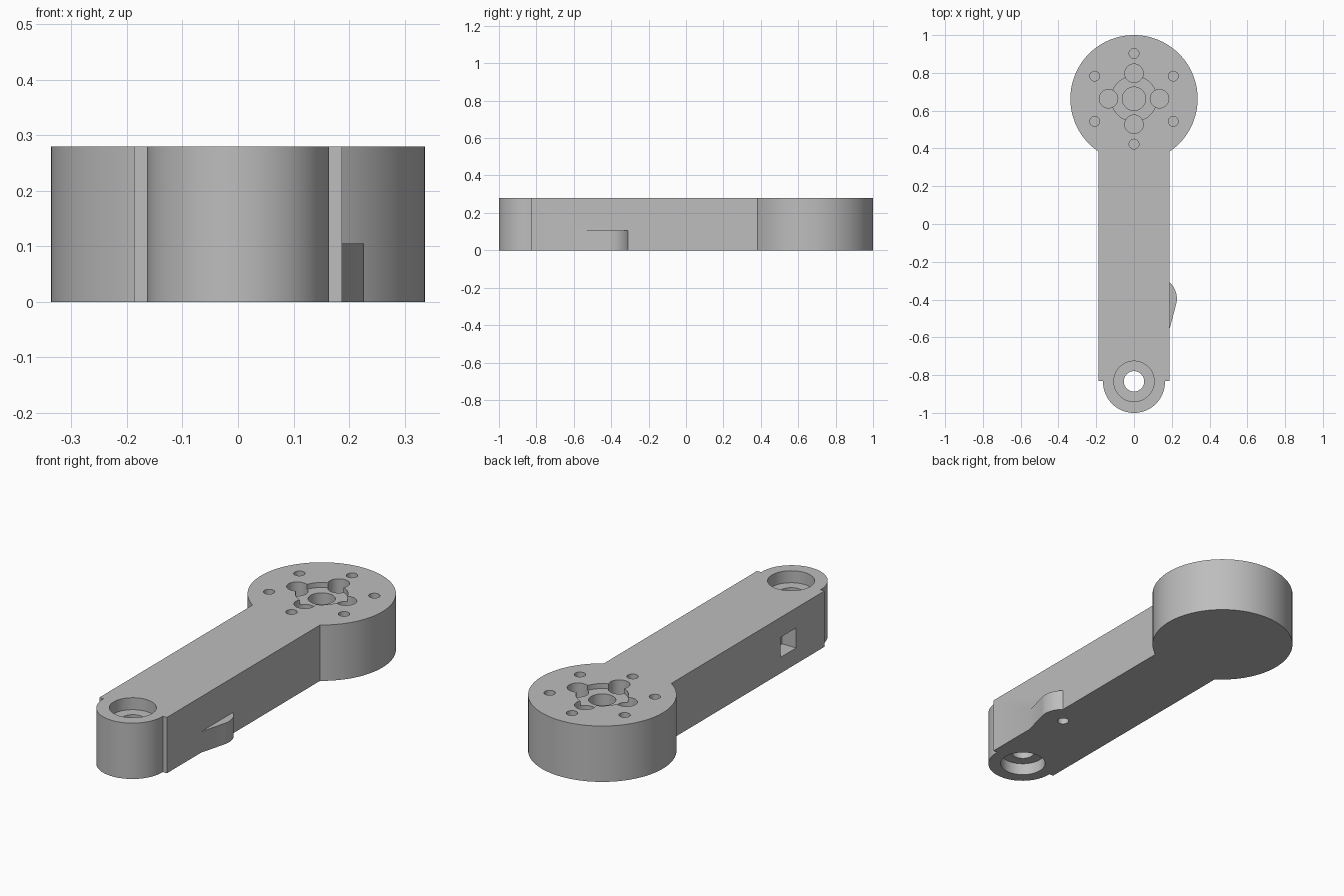
import bpy, bmesh, math
from math import sin, cos, radians, sqrt, acos, atan2

if "Cube" in bpy.data.objects:
    bpy.data.objects.remove(bpy.data.objects["Cube"])

H = 0.28            # plate thickness
HUB_Y, HUB_R = 0.663, 0.337
TIP_Y, TIP_R = -0.836, 0.164
W = 0.187           # arm half width

mat = bpy.data.materials.new("grey plastic")
mat.diffuse_color = (0.51, 0.51, 0.51, 1)
mat.use_nodes = True
mat.node_tree.nodes["Principled BSDF"].inputs["Base Color"].default_value = mat.diffuse_color


def arc(cx, cy, r, a0, a1, n):
    """Points along an arc, angles in degrees."""
    return [(cx + r * cos(radians(a0 + (a1 - a0) * i / n)),
             cy + r * sin(radians(a0 + (a1 - a0) * i / n))) for i in range(n + 1)]


def prism(name, points, z0, z1):
    """Extrude a counter-clockwise outline from z0 to z1."""
    bm = bmesh.new()
    face = bm.faces.new([bm.verts.new((x, y, z0)) for x, y in points])
    top = bmesh.ops.extrude_face_region(bm, geom=[face])["geom"]
    bmesh.ops.translate(bm, vec=(0, 0, z1 - z0),
                        verts=[v for v in top if isinstance(v, bmesh.types.BMVert)])
    bmesh.ops.recalc_face_normals(bm, faces=bm.faces)
    me = bpy.data.meshes.new(name)
    bm.to_mesh(me)
    bm.free()
    me.materials.append(mat)
    ob = bpy.data.objects.new(name, me)
    bpy.context.collection.objects.link(ob)
    return ob


def combine(target, tool, operation):
    """Apply a boolean and remove the tool object."""
    tool.hide_render = True
    bpy.context.view_layer.objects.active = target
    mod = target.modifiers.new("bool", 'BOOLEAN')
    mod.operation, mod.solver, mod.object = operation, 'EXACT', tool
    bpy.ops.object.modifier_apply(modifier=mod.name)
    bpy.data.objects.remove(tool)


def drill(target, x, y, r, z0, z1, n=40):
    combine(target, prism("drill", arc(x, y, r, 0, 360, n)[:-1], z0, z1), 'DIFFERENCE')


# Arm outline: round hub, straight bar, stepped round tip
hub_a = math.degrees(acos(W / HUB_R))
outline = arc(0, HUB_Y, HUB_R, -hub_a, 180 + hub_a, 96)
outline += [(-W, -0.83), (-TIP_R, -0.83)]
outline += arc(0, TIP_Y, TIP_R, 180, 360, 48)
outline += [(TIP_R, -0.83), (W, -0.83)]
arm = prism("arm", outline, 0, H)

# Side bulge: arc around the screw hole, tangent to a sloping lead-in
cx, cy, r = 0.114, -0.395, 0.113
px, py = W, -0.56
tangent = math.degrees(atan2(py - cy, px - cx) + acos(r / sqrt((px - cx) ** 2 + (py - cy) ** 2)))
bulge_pts = [(0.12, py), (px, py)] + arc(cx, cy, r, tangent, 49.5, 20) + [(0.12, -0.309)]
combine(arm, prism("bulge", bulge_pts, 0, 0.105), 'UNION')
drill(arm, cx, cy, 0.027, -0.1, 0.1, 24)

# Bearing seats on both faces with a through hole
drill(arm, 0, -0.833, 0.054, -0.1, H + 0.1)
drill(arm, 0, -0.833, 0.107, H - 0.06, H + 0.1, 48)
drill(arm, 0, -0.833, 0.107, -0.1, 0.06, 48)

# Hub recess, centre bore and four large holes
drill(arm, 0, HUB_Y, 0.12, H - 0.025, H + 0.1, 48)
drill(arm, 0, HUB_Y, 0.062, H - 0.15, H + 0.1)
for i in range(4):
    a = i * math.pi / 2
    drill(arm, 0.135 * cos(a), HUB_Y + 0.135 * sin(a), 0.049, H - 0.1, H + 0.1)

# Ring of six small screw holes
for i in range(6):
    a = radians(30 + 60 * i)
    drill(arm, 0.24 * cos(a), HUB_Y + 0.24 * sin(a), 0.026, H - 0.12, H + 0.1, 24)

# Rectangular slot in the left side
slot = [(-0.3, -0.605), (-0.11, -0.605), (-0.11, -0.48), (-0.3, -0.48)]
combine(arm, prism("slot", slot, 0.08, 0.18), 'DIFFERENCE')

# Smooth curved walls, sharp edges
bpy.ops.object.select_all(action='DESELECT')
arm.select_set(True)
bpy.context.view_layer.objects.active = arm
bpy.ops.object.shade_smooth_by_angle(angle=radians(30))
